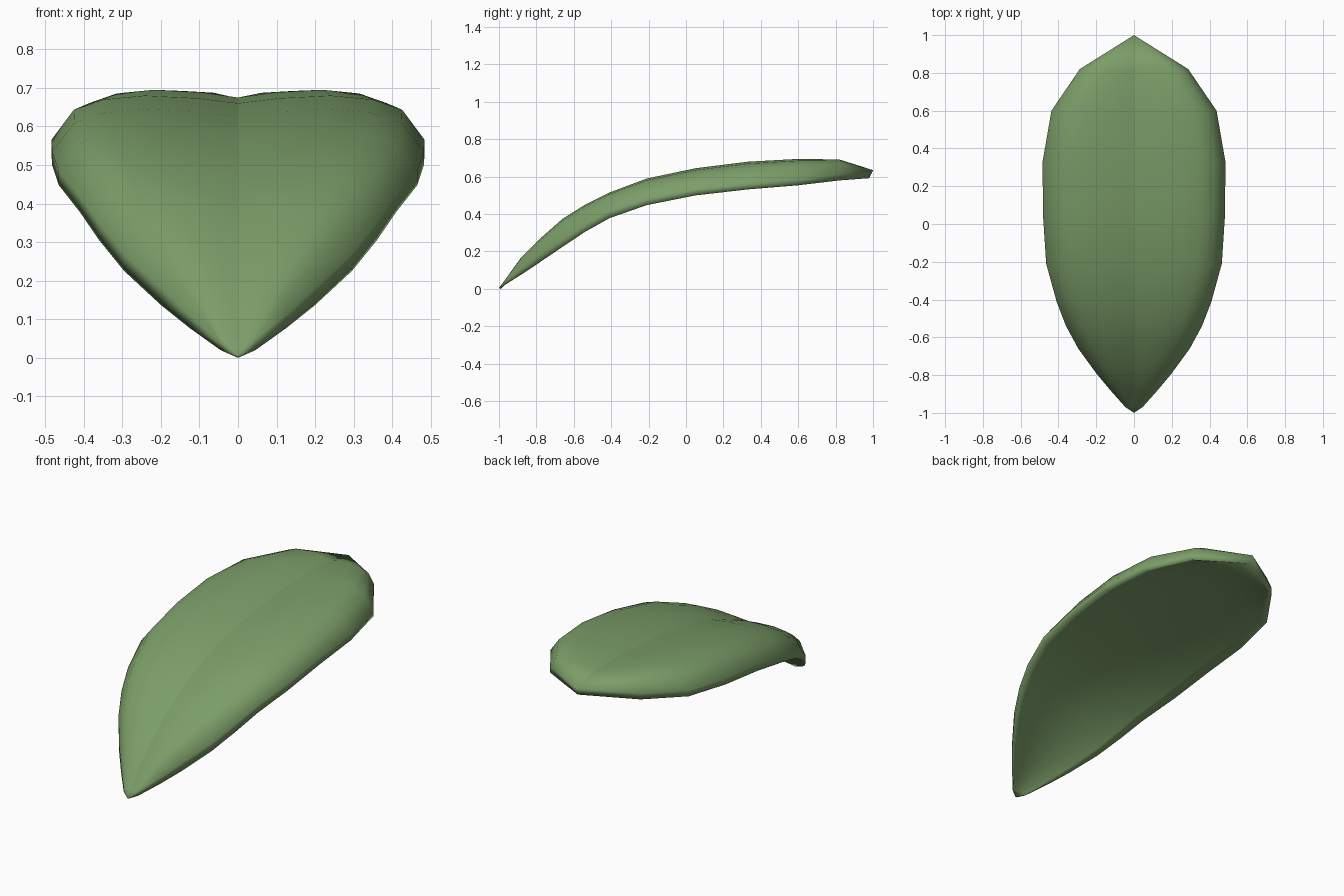
import bpy, bmesh

if "Cube" in bpy.data.objects:
    bpy.data.objects.remove(bpy.data.objects["Cube"])

# Leaf rows: y, half width, crest height, rim height, rim thickness
ROWS = [(-0.97, 0.045, 0.045, 0.04, 0.02), (-0.88, 0.125, 0.17, 0.112, 0.035),
        (-0.79, 0.20, 0.26, 0.182, 0.045), (-0.66, 0.295, 0.375, 0.27, 0.045),
        (-0.54, 0.36, 0.45, 0.35, 0.045), (-0.41, 0.41, 0.515, 0.42, 0.042),
        (-0.21, 0.465, 0.59, 0.485, 0.037), (0.05, 0.482, 0.645, 0.535, 0.035),
        (0.33, 0.484, 0.68, 0.565, 0.033), (0.60, 0.437, 0.695, 0.588, 0.034),
        (0.82, 0.287, 0.692, 0.615, 0.035)]
# Cross-section: fraction of width, fraction of drop to the rim
SECTION = [(0.22, 0.06), (0.5, 0.0), (0.72, 0.09), (0.88, 0.32), (1.0, 1.0)]
ARCH = 0.35   # how far the underside follows the top

bm = bmesh.new()


def row(y, half, mid):
    pts = [(-x, z) for x, z in reversed(half)] + [(0, mid)] + half
    return [bm.verts.new((x, y, z)) for x, z in pts]


def skin(grid, front, back, flip):
    # Quads between rows, with fans closing both tips
    faces = []
    for a, b in zip(grid, grid[1:]):
        for i in range(len(a) - 1):
            faces.append((a[i], a[i + 1], b[i + 1], b[i]))
    for i in range(len(grid[0]) - 1):
        faces.append((front, grid[0][i + 1], grid[0][i]))
        faces.append((grid[-1][i], grid[-1][i + 1], back))
    for f in faces:
        bm.faces.new(f[::-1] if flip else f).smooth = True


top, under = [], []
for y, w, crest, rim, t in ROWS:
    dip = 0.02 * min(1, w / 0.3)
    top.append(row(y, [(w * u, crest - f * (crest - rim)) for u, f in SECTION], crest - dip))
    low = rim - t
    rise = ARCH * (crest - low)
    under.append(row(y, [(w * u, low + rise * (1 - u ** 2)) for u, f in SECTION], low + rise))

# Upper and lower surfaces
tips = [bm.verts.new(p) for p in ((0, -1, 0.006), (0, 1, 0.635), (0, -0.99, 0.0), (0, 0.98, 0.592))]
skin(top, tips[0], tips[1], False)
skin(under, tips[2], tips[3], True)

# Midrib crease
for e in bm.edges:
    if all(abs(v.co.x) < 1e-6 and v in [r[5] for r in top] + tips[:2] for v in e.verts):
        e.smooth = False

# Rim wall joining the two surfaces
for i in (0, -1):
    a = [tips[0]] + [r[i] for r in top] + [tips[1]]
    b = [tips[2]] + [r[i] for r in under] + [tips[3]]
    for j in range(len(a) - 1):
        bm.faces.new((a[j], a[j + 1], b[j + 1], b[j])).smooth = True
bmesh.ops.recalc_face_normals(bm, faces=bm.faces)

mesh = bpy.data.meshes.new("leaf")
bm.to_mesh(mesh)
bm.free()
leaf = bpy.data.objects.new("leaf", mesh)
bpy.context.collection.objects.link(leaf)

green = bpy.data.materials.new("leaf_green")
green.diffuse_color = (0.2, 0.34, 0.14, 1)
green.use_nodes = True
green.node_tree.nodes["Principled BSDF"].inputs["Base Color"].default_value = green.diffuse_color
mesh.materials.append(green)
